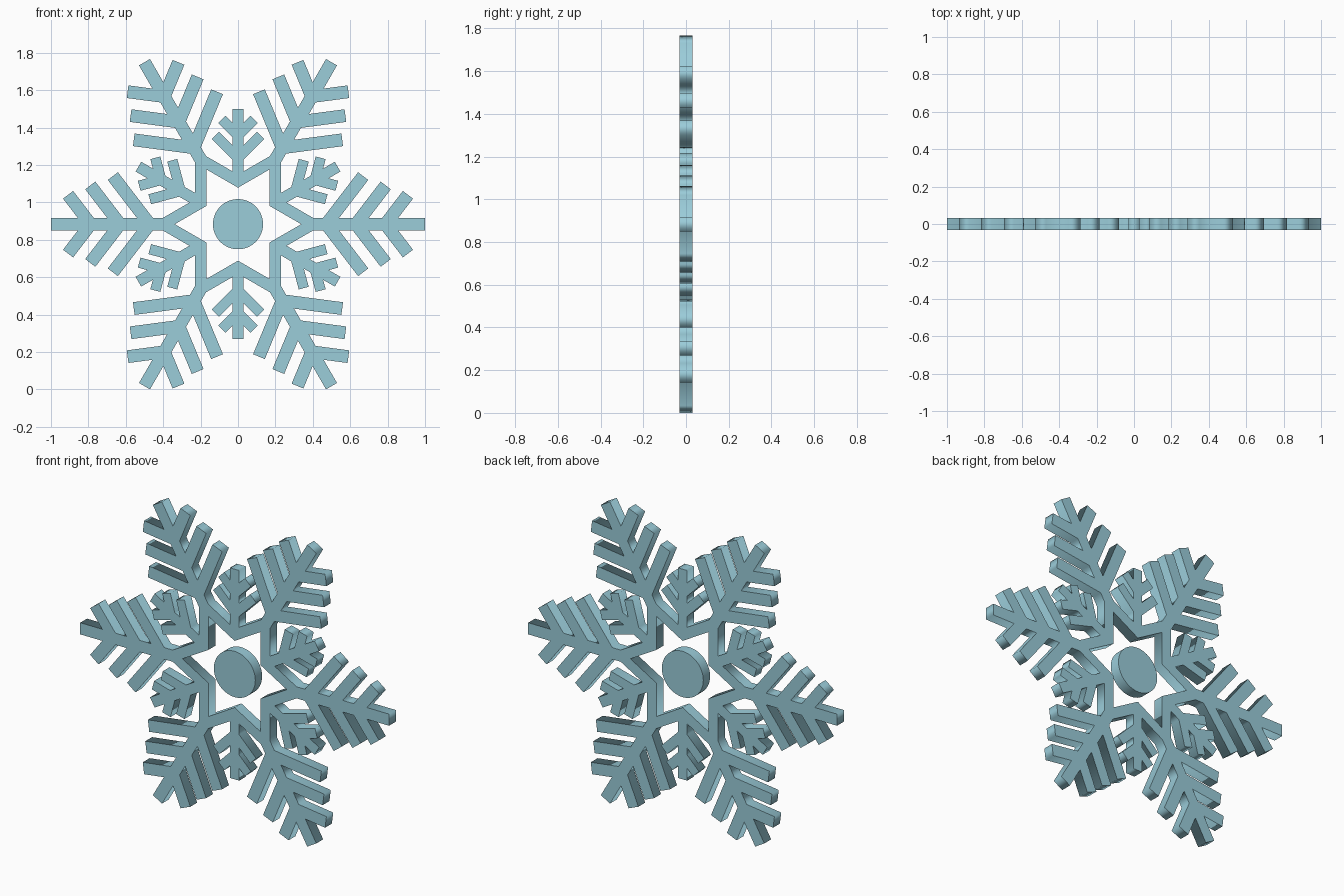
import bpy
from math import sin, cos, tan, radians, pi, sqrt

if "Cube" in bpy.data.objects:
    bpy.data.objects.remove(bpy.data.objects["Cube"])

CENTRE_Z = 0.8835
HALF_DEPTH = 0.0315

ice = bpy.data.materials.new("pale ice blue")
ice.diffuse_color = (0.328, 0.610, 0.701, 1)
ice.use_nodes = True
ice.node_tree.nodes["Principled BSDF"].inputs["Base Color"].default_value = ice.diffuse_color


def comb(length, half, base, branches, angle, branch_half):
    """Outline of one arm along +x, from lower base round the tip to upper base.
    branches: (root on the axis, branch length), inner to outer."""
    c, s = cos(angle), sin(angle)
    upper = [(length, half)]
    for root, reach in reversed(branches):
        foot = root + half / tan(angle)
        spread = branch_half / s
        tx, ty = root + reach * c, reach * s
        upper += [(foot + spread, half),
                  (tx + branch_half * s, ty - branch_half * c),
                  (tx - branch_half * s, ty + branch_half * c),
                  (foot - spread, half)]
    upper.append((base, half))
    return [(x, -y) for x, y in reversed(upper)] + upper


def turned(points, a):
    return [(x * cos(a) - y * sin(a), x * sin(a) + y * cos(a)) for x, y in points]


# Large and small arms alternate; their bases meet the star-shaped frame
R = 0.23                                   # frame edge distance from the centre
big = comb(1.0, 0.034, 2 * R - 0.034 * sqrt(3),
           [(0.472, 0.324), (0.631, 0.261), (0.788, 0.198)], radians(52.5), 0.034)
small = comb(0.615, 0.03, 2 * R / sqrt(3) + 0.03 / sqrt(3),
             [(0.355, 0.17), (0.474, 0.122)], radians(45), 0.0275)
outline, hole = [], []
for k in range(6):
    a = k * pi / 3
    outline += turned(big, a) + turned(small, a + pi / 6)
    hole += turned([(0.338, 0)], a) + turned([(0.338 / sqrt(3), 0)], a + pi / 6)

# Snowflake body: filled outline with a star hole, given thickness
curve = bpy.data.curves.new("snowflake_body", 'CURVE')
curve.dimensions = '2D'
curve.fill_mode = 'BOTH'
curve.extrude = HALF_DEPTH
for pts in (outline, hole):
    spline = curve.splines.new('POLY')
    spline.points.add(len(pts) - 1)
    for p, (x, y) in zip(spline.points, pts):
        p.co = (x, y, 0, 1)
    spline.use_cyclic_u = True
curve.materials.append(ice)
body = bpy.data.objects.new("snowflake_body", curve)
bpy.context.collection.objects.link(body)
body.location.z = CENTRE_Z
body.rotation_euler.x = pi / 2
bpy.context.view_layer.objects.active = body
body.select_set(True)
bpy.ops.object.convert(target='MESH')
body.select_set(False)

# Free-standing round centre
bpy.ops.mesh.primitive_cylinder_add(vertices=64, radius=0.134, depth=2 * HALF_DEPTH,
                                    location=(0, 0, CENTRE_Z), rotation=(pi / 2, 0, 0))
disc = bpy.context.object
disc.name = "centre_disc"
disc.data.materials.append(ice)
bpy.ops.object.shade_smooth_by_angle()
